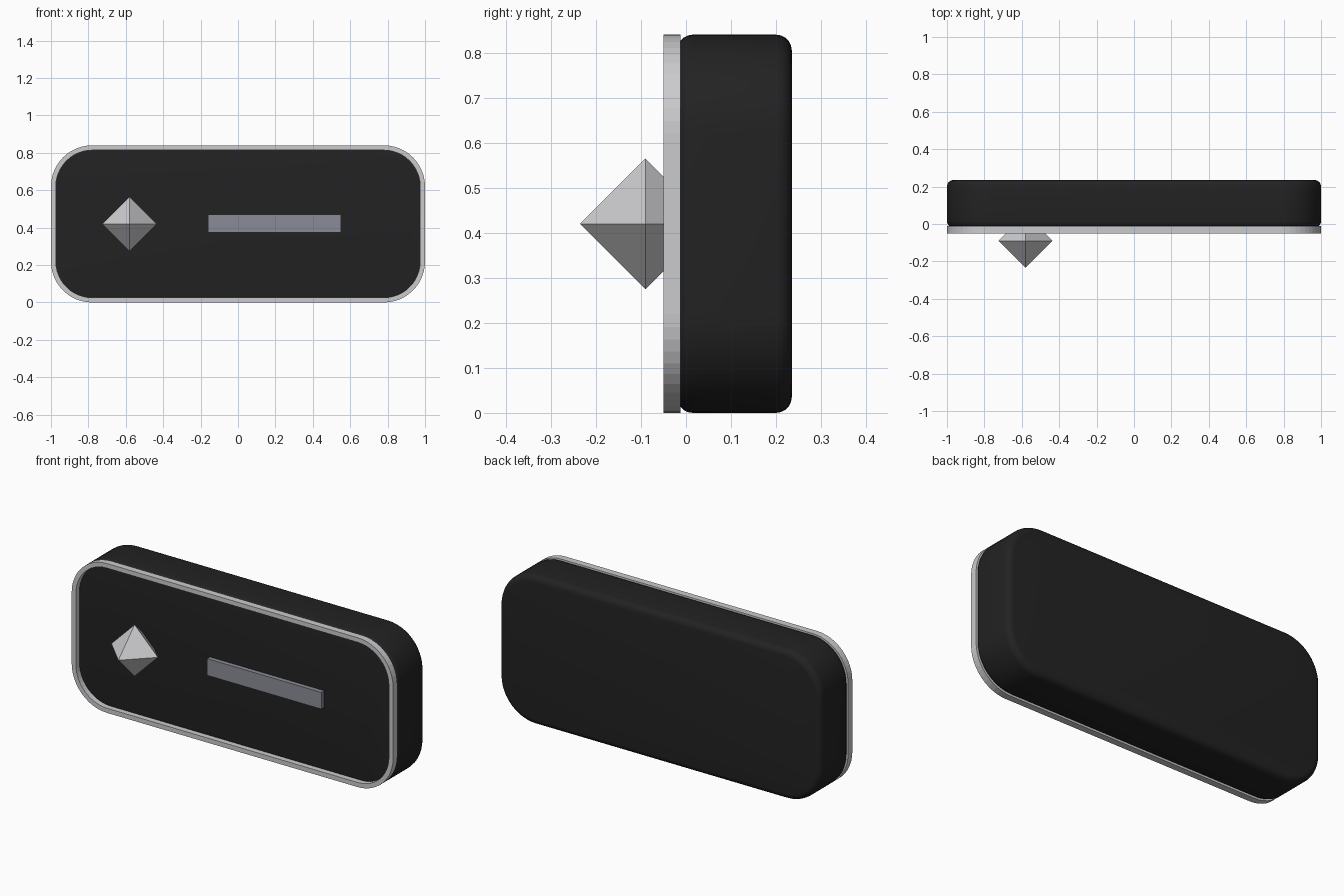
import bpy, bmesh, math

if "Cube" in bpy.data.objects:
    bpy.data.objects.remove(bpy.data.objects["Cube"])

CZ = 0.42          # centre height
HX, HZ, R = 1.0, 0.42, 0.22


def material(name, rgb):
    m = bpy.data.materials.new(name)
    m.diffuse_color = (*rgb, 1)
    m.use_nodes = True
    m.node_tree.nodes["Principled BSDF"].inputs["Base Color"].default_value = m.diffuse_color
    return m


black = material("matte black", (0.016, 0.016, 0.016))
silver = material("silver", (0.60, 0.60, 0.62))
grey = material("blue grey", (0.26, 0.26, 0.31))


def outline(inset, seg=12):
    """Rounded rectangle points in x and z."""
    r = R - inset
    pts = []
    for k, (sx, sz) in enumerate([(1, 1), (-1, 1), (-1, -1), (1, -1)]):
        for i in range(seg + 1):
            a = math.pi / 2 * (k + i / seg)
            pts.append((sx * (HX - R) + r * math.cos(a),
                        CZ + sz * (HZ - R) + r * math.sin(a)))
    return pts


def ring_of_verts(bm, inset, y):
    return [bm.verts.new((x, y, z)) for x, z in outline(inset)]


def bridge(bm, a, b):
    n = len(a)
    for i in range(n):
        j = (i + 1) % n
        bm.faces.new((a[i], a[j], b[j], b[i]))


def finish(bm, name, mat, smooth=False):
    bmesh.ops.recalc_face_normals(bm, faces=bm.faces)
    me = bpy.data.meshes.new(name)
    bm.to_mesh(me)
    bm.free()
    ob = bpy.data.objects.new(name, me)
    bpy.context.collection.objects.link(ob)
    me.materials.append(mat)
    if smooth:
        bpy.ops.object.select_all(action='DESELECT')
        ob.select_set(True)
        bpy.context.view_layer.objects.active = ob
        bpy.ops.object.shade_smooth_by_angle(angle=math.radians(35))
    return ob


# Body: rounded slab with rounded front and back edges
bm = bmesh.new()
front, back, b, steps = -0.02, 0.235, 0.035, 5
sections = []
for i in range(steps + 1):
    a = math.pi / 2 * i / steps
    sections.append((b * (1 - math.sin(a)), front + b * (1 - math.cos(a))))
sections += [(inset, front + back - y) for inset, y in reversed(sections)]
loops = [ring_of_verts(bm, inset, y) for inset, y in sections]
for l0, l1 in zip(loops, loops[1:]):
    bridge(bm, l0, l1)
bm.faces.new(loops[0])
bm.faces.new(loops[-1])
finish(bm, "body", black, smooth=True)

# Trim: raised frame around the front
bm = bmesh.new()
loops = [ring_of_verts(bm, i, y) for i, y in
         [(0, -0.05), (0, -0.012), (0.026, -0.012), (0.026, -0.05)]]
for k in range(4):
    bridge(bm, loops[k], loops[(k + 1) % 4])
finish(bm, "front_trim", silver)

# Bar: flat raised strip
bm = bmesh.new()
bmesh.ops.create_cube(bm, size=1)
for v in bm.verts:
    v.co = (0.195 + v.co.x * 0.71, -0.025 + v.co.y * 0.04, 0.422 + v.co.z * 0.094)
finish(bm, "bar", grey)

# Gem: octahedron half set into the front
bm = bmesh.new()
c, r = (-0.58, -0.09, 0.42), 0.145
tips = {}
for axis in range(3):
    for s in (-1, 1):
        p = list(c)
        p[axis] += s * r
        tips[axis, s] = bm.verts.new(p)
for sx in (-1, 1):
    for sy in (-1, 1):
        for sz in (-1, 1):
            bm.faces.new((tips[0, sx], tips[1, sy], tips[2, sz]))
finish(bm, "gem", silver)
